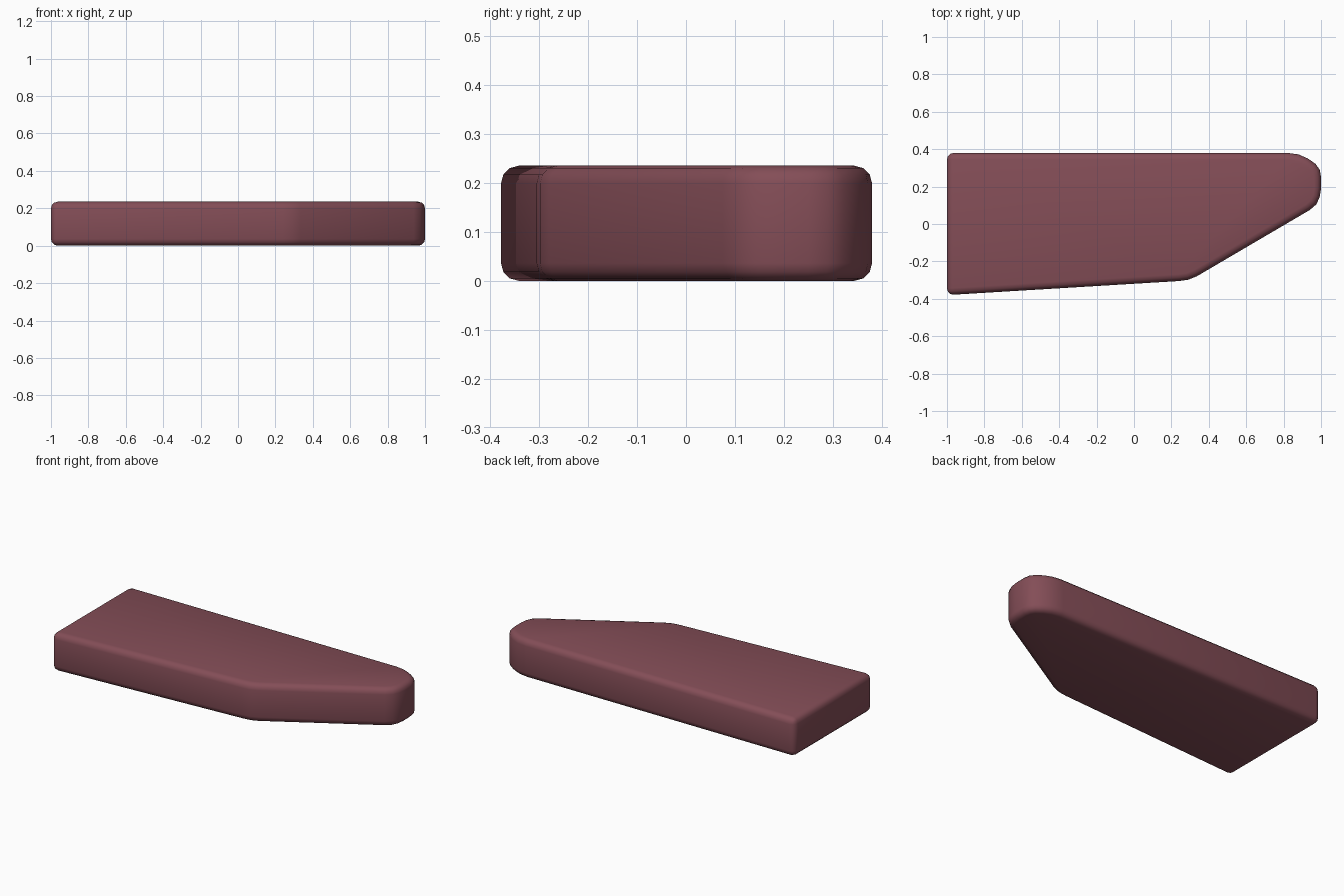
import bpy, bmesh
from mathutils import Vector

if "Cube" in bpy.data.objects:
    bpy.data.objects.remove(bpy.data.objects["Cube"])

HEIGHT = 0.235

# Outline seen from above: square rear end, tapered side, rounded nose
outline = [(-1, -0.38), (0.24, -0.305), (0.29, -0.298), (0.335, -0.28),
           (0.94, 0.075), (0.975, 0.105), (0.993, 0.145), (1, 0.19),
           (1, 0.25), (0.993, 0.29), (0.97, 0.322), (0.93, 0.35),
           (0.88, 0.372), (0.82, 0.38), (-1, 0.38)]

# Extrude the outline into a slab
bm = bmesh.new()
base = bm.faces.new([bm.verts.new((x, y, 0)) for x, y in outline])
top = bmesh.ops.extrude_face_region(bm, geom=[base], use_keep_orig=True)
bmesh.ops.translate(bm, vec=Vector((0, 0, HEIGHT)),
                    verts=[g for g in top["geom"] if isinstance(g, bmesh.types.BMVert)])
bmesh.ops.recalc_face_normals(bm, faces=bm.faces)
mesh = bpy.data.meshes.new("tapered_slab")
bm.to_mesh(mesh)
bm.free()

slab = bpy.data.objects.new("tapered_slab", mesh)
bpy.context.collection.objects.link(slab)

# Softened rims and rear corners
bevel = slab.modifiers.new("rounded_edges", 'BEVEL')
bevel.width = 0.036
bevel.segments = 3
bevel.limit_method = 'ANGLE'
bevel.angle_limit = 0.9
bevel.use_clamp_overlap = False

# Dusty red colour
mat = bpy.data.materials.new("dusty_red")
mat.diffuse_color = (0.23, 0.075, 0.095, 1)
mat.use_nodes = True
mat.node_tree.nodes["Principled BSDF"].inputs["Base Color"].default_value = mat.diffuse_color
mesh.materials.append(mat)

bpy.context.view_layer.objects.active = slab
slab.select_set(True)
bpy.ops.object.modifier_apply(modifier=bevel.name)
bpy.ops.object.shade_smooth_by_angle(angle=0.6)
